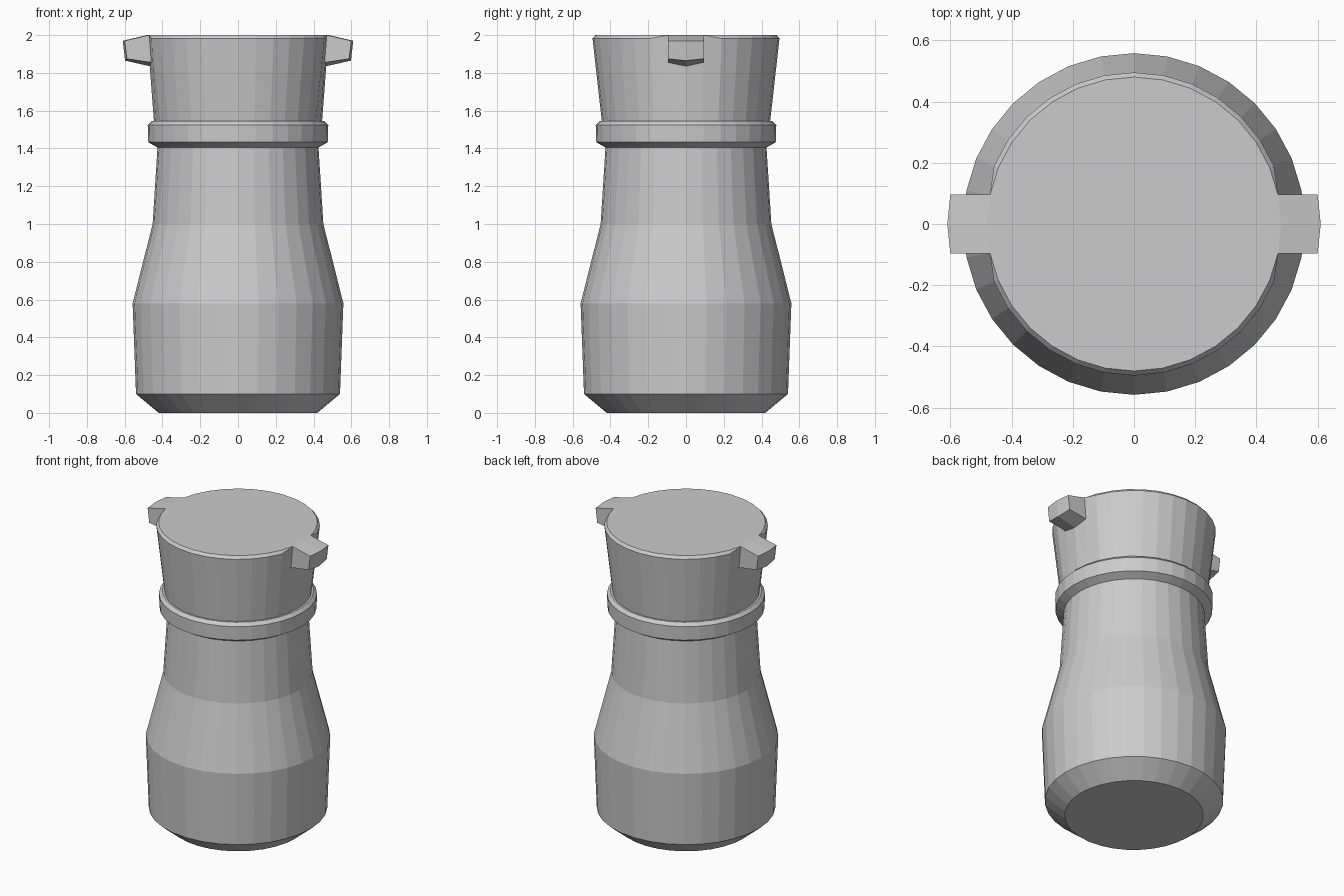
import bpy, bmesh
from math import sin, cos, pi

SIDES = 32

cube = bpy.data.objects.get("Cube")
if cube:
    bpy.data.objects.remove(cube, do_unlink=True)

grey = bpy.data.materials.new("plain grey")
grey.use_nodes = True
grey.diffuse_color = (0.6, 0.6, 0.6, 1)
grey.node_tree.nodes["Principled BSDF"].inputs["Base Color"].default_value = (0.6, 0.6, 0.6, 1)


def finish(name, bm):
    """Turn a bmesh into a flat-shaded object."""
    bmesh.ops.recalc_face_normals(bm, faces=bm.faces)
    mesh = bpy.data.meshes.new(name)
    bm.to_mesh(mesh)
    bm.free()
    mesh.materials.append(grey)
    obj = bpy.data.objects.new(name, mesh)
    bpy.context.collection.objects.link(obj)
    return obj


def lathe(profile):
    """Spin (radius, height) points into a closed, capped solid."""
    bm = bmesh.new()
    rings = [[bm.verts.new((r * cos(2 * pi * i / SIDES), r * sin(2 * pi * i / SIDES), z))
              for i in range(SIDES)] for r, z in profile]
    for low, high in zip(rings, rings[1:]):
        for i in range(SIDES):
            j = (i + 1) % SIDES
            bm.faces.new((low[i], low[j], high[j], high[i]))
    bm.faces.new(rings[0])
    bm.faces.new(rings[-1])
    return bm, rings


# Bottle body with chamfered foot, shoulder and neck
bm, _ = lathe([(0.42, 0), (0.54, 0.1), (0.558, 0.58), (0.452, 1.0), (0.426, 1.41)])
finish("body", bm)

# Raised collar around the neck
bm, _ = lathe([(0.426, 1.405), (0.475, 1.433), (0.478, 1.525), (0.458, 1.545)])
finish("collar", bm)

# Flared cap; its rim chamfer fades out beside the lugs
bm, rings = lathe([(0.444, 1.53), (0.495, 1.982), (0.48, 2.0)])
for i in (-1, 0, 1, SIDES // 2 - 1, SIDES // 2, SIDES // 2 + 1):
    rings[1][i].co = rings[2][i].co
bmesh.ops.remove_doubles(bm, verts=bm.verts, dist=0.0005)
finish("cap", bm)


# Side lugs: a left, middle and right slice, each tapering outwards
def lug(name, side):
    bm = bmesh.new()
    slices = []
    for y, root, tip, drop in ((-0.096, 0.47, 0.6, 0), (0, 0.48, 0.61, 0.02), (0.096, 0.47, 0.6, 0)):
        outline = ((root, 2.0), (tip, 1.97), (tip - 0.012, 1.875 - drop / 2), (root - 0.015, 1.855 - drop))
        slices.append([bm.verts.new((side * x, y, z)) for x, z in outline])
    for a, b in zip(slices, slices[1:]):
        for i in range(4):
            j = (i + 1) % 4
            bm.faces.new((a[i], a[j], b[j], b[i]))
    bm.faces.new(slices[0])
    bm.faces.new(slices[-1])
    finish(name, bm)


lug("left_lug", 1)
lug("right_lug", -1)
